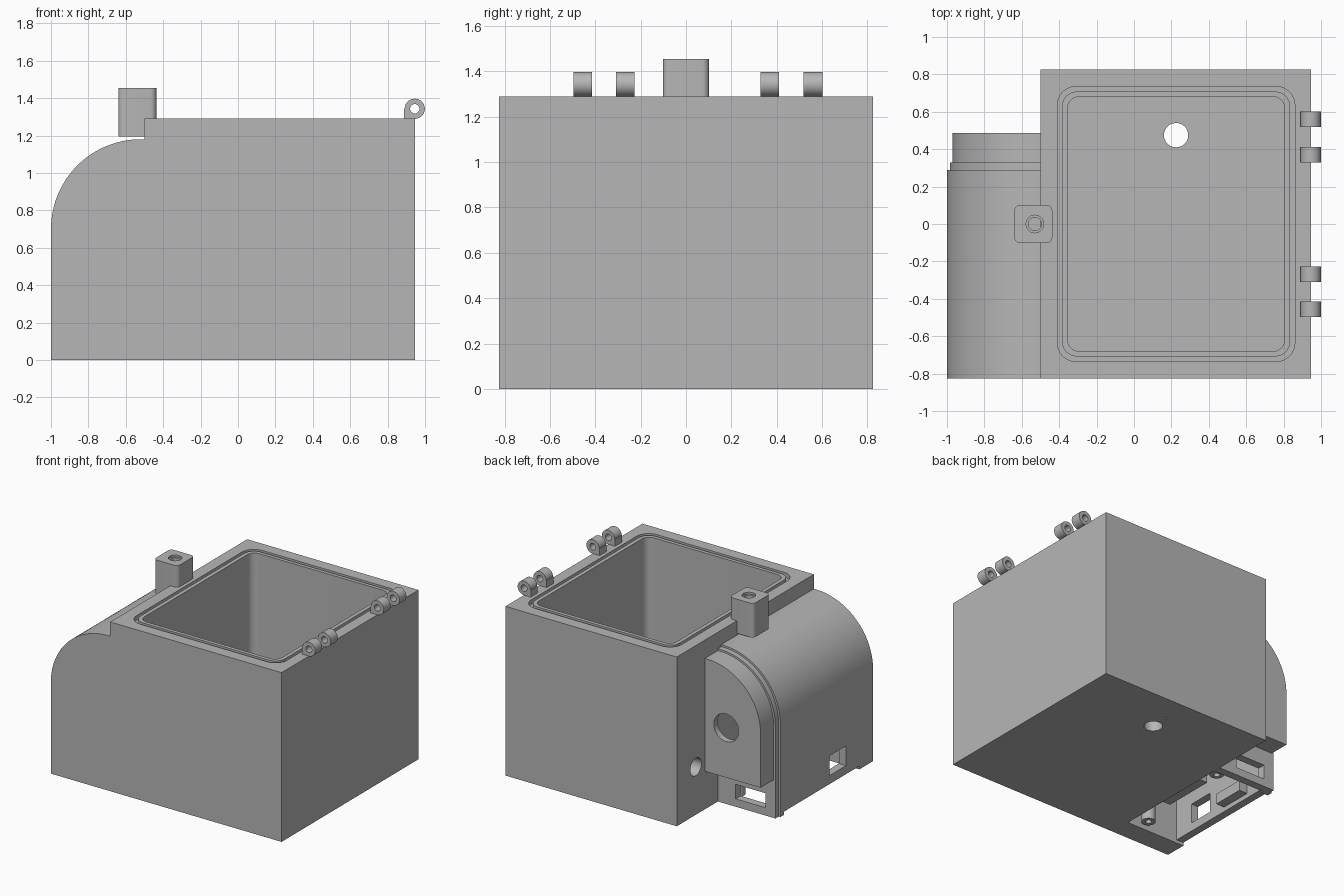
import bpy, bmesh, math
from mathutils import Vector

cube = bpy.data.objects.get("Cube")
if cube:
    bpy.data.objects.remove(cube, do_unlink=True)

grey = bpy.data.materials.new("plain_grey")
grey.use_nodes = True
grey.diffuse_color = (0.47, 0.47, 0.47, 1)
grey.node_tree.nodes["Principled BSDF"].inputs["Base Color"].default_value = grey.diffuse_color


def circle(cx, cy, r, n=40):
    return [(cx + r * math.cos(2 * math.pi * i / n), cy + r * math.sin(2 * math.pi * i / n))
            for i in range(n)]


def rect(x0, x1, y0, y1, r=0.0, n=8):
    """Rectangle outline, with rounded corners when r is given."""
    if not r:
        return [(x0, y0), (x1, y0), (x1, y1), (x0, y1)]
    centres = [(x1 - r, y1 - r), (x0 + r, y1 - r), (x0 + r, y0 + r), (x1 - r, y0 + r)]
    pts = []
    for k, (cx, cy) in enumerate(centres):
        for i in range(n + 1):
            a = math.pi / 2 * (k + i / n)
            pts.append((cx + r * math.cos(a), cy + r * math.sin(a)))
    return pts


def arch(r, bottom=0.0, right=-0.5, n=32):
    """Side housing outline: straight wall, quarter round, short flat top."""
    cx, cz = -0.52, 0.7
    pts = [(right, bottom), (cx - r, bottom)]
    for i in range(n + 1):
        a = math.pi - math.pi / 2 * i / n
        pts.append((cx + r * math.cos(a), cz + r * math.sin(a)))
    return pts + [(right, cz + r)]


def prism(name, outline, axis, lo, hi):
    """Extrude a 2D outline along an axis."""
    place = {"x": lambda u, v, w: (w, u, v),
             "y": lambda u, v, w: (u, w, v),
             "z": lambda u, v, w: (u, v, w)}[axis]
    bm = bmesh.new()
    face = bm.faces.new([bm.verts.new(place(u, v, lo)) for u, v in outline])
    ext = bmesh.ops.extrude_face_region(bm, geom=[face])
    shift = Vector(place(0, 0, hi - lo))
    bmesh.ops.translate(bm, vec=shift,
                        verts=[g for g in ext["geom"] if isinstance(g, bmesh.types.BMVert)])
    bmesh.ops.recalc_face_normals(bm, faces=bm.faces)
    mesh = bpy.data.meshes.new(name)
    bm.to_mesh(mesh)
    bm.free()
    mesh.materials.append(grey)
    obj = bpy.data.objects.new(name, mesh)
    bpy.context.collection.objects.link(obj)
    return obj


def activate(obj):
    bpy.ops.object.select_all(action="DESELECT")
    obj.select_set(True)
    bpy.context.view_layer.objects.active = obj


def combine(obj, tools, operation="DIFFERENCE"):
    for tool in tools:
        activate(obj)
        mod = obj.modifiers.new("cut", "BOOLEAN")
        mod.operation = operation
        mod.solver = "EXACT"
        mod.object = tool
        bpy.ops.object.modifier_apply(modifier=mod.name)
        bpy.data.objects.remove(tool, do_unlink=True)
    return obj


def finish(obj):
    activate(obj)
    bpy.ops.object.shade_smooth_by_angle(angle=math.radians(30))


# Main tank: open box with a seal groove, drain and side port
tank = prism("tank", rect(-0.5, 0.945, -0.825, 0.825), "z", 0, 1.29)
groove = prism("groove_cutter", rect(-0.41, 0.86, -0.735, 0.735, 0.1), "z", 1.255, 1.4)
combine(groove, [prism("groove_core", rect(-0.385, 0.835, -0.708, 0.708, 0.08), "z", 1.2, 1.5)])
combine(tank, [
    groove,
    prism("cavity", rect(-0.355, 0.805, -0.68, 0.68, 0.06), "z", 0.14, 1.5),
    prism("drain", circle(0.225, 0.475, 0.065), "z", -0.1, 0.3),
    prism("screw_hole_a", circle(0.225, 0.335, 0.01, 12), "z", -0.1, 0.08),
    prism("screw_hole_b", circle(0.225, 0.615, 0.01, 12), "z", -0.1, 0.08),
    prism("side_port", circle(0.596, 0.365, 0.067), "x", -0.6, -0.25),
])
finish(tank)

# Side housing: arched shell stepping down at the back, open below
housing = prism("side_housing", arch(0.48), "y", -0.825, 0.29)
combine(housing, [
    prism("step", arch(0.465), "y", 0.1, 0.33),
    prism("end_cap", arch(0.45, 0.29), "y", 0.2, 0.487),
], "UNION")
combine(housing, [
    prism("hollow", arch(0.42, -0.1, -0.4), "y", -0.66, 0.27),
    prism("end_hollow", arch(0.40, 0.33, -0.4), "y", 0.2, 0.44),
    prism("lid_recess", rect(-1.1, -0.4, -0.66, 0.25), "z", -0.1, 0.025),
    prism("side_window", rect(-0.5, -0.3, 0.09, 0.24), "x", -1.1, -0.85),
    prism("back_window", rect(-0.9, -0.65, 0.06, 0.17), "y", 0.2, 0.4),
    prism("cable_hole", circle(-0.68, 0.67, 0.105), "y", 0.4, 0.6),
])
finish(housing)

# Mounting details inside the housing
for i, (x, y) in enumerate([(-0.635, -0.6), (-0.58, 0.2)]):
    boss = prism(f"screw_boss_{i + 1}", circle(x, y, 0.05, 24), "z", 0.03, 0.35)
    combine(boss, [prism("boss_hole", circle(x, y, 0.022, 16), "z", 0, 0.2)])
    finish(boss)
prism("inner_bracket", rect(-0.62, -0.5, -0.35, 0.05), "z", 0.05, 0.25)
prism("inner_ledge", rect(-0.95, -0.87, -0.15, 0.1), "z", 0.06, 0.14)

# Latch block with a countersunk bore
latch = prism("latch_block", rect(-0.64, -0.437, -0.102, 0.102, 0.03), "z", 1.195, 1.455)
combine(latch, [
    prism("countersink", circle(-0.53, 0, 0.047), "z", 1.44, 1.5),
    prism("bore", circle(-0.53, 0, 0.035), "z", 1.28, 1.5),
])
finish(latch)

# Hinge knuckles along the left edge
for i, y in enumerate([-0.455, -0.268, 0.37, 0.56]):
    lo, hi = y - 0.041, y + 0.041
    knuckle = prism(f"hinge_knuckle_{i + 1}", circle(0.945, 1.343, 0.054), "y", lo, hi)
    combine(knuckle, [prism("hinge_foot", rect(0.888, 0.945, 1.285, 1.343), "y", lo, hi)], "UNION")
    combine(knuckle, [prism("pin_hole", circle(0.945, 1.343, 0.025, 24), "y", lo - 0.1, hi + 0.1)])
    finish(knuckle)
